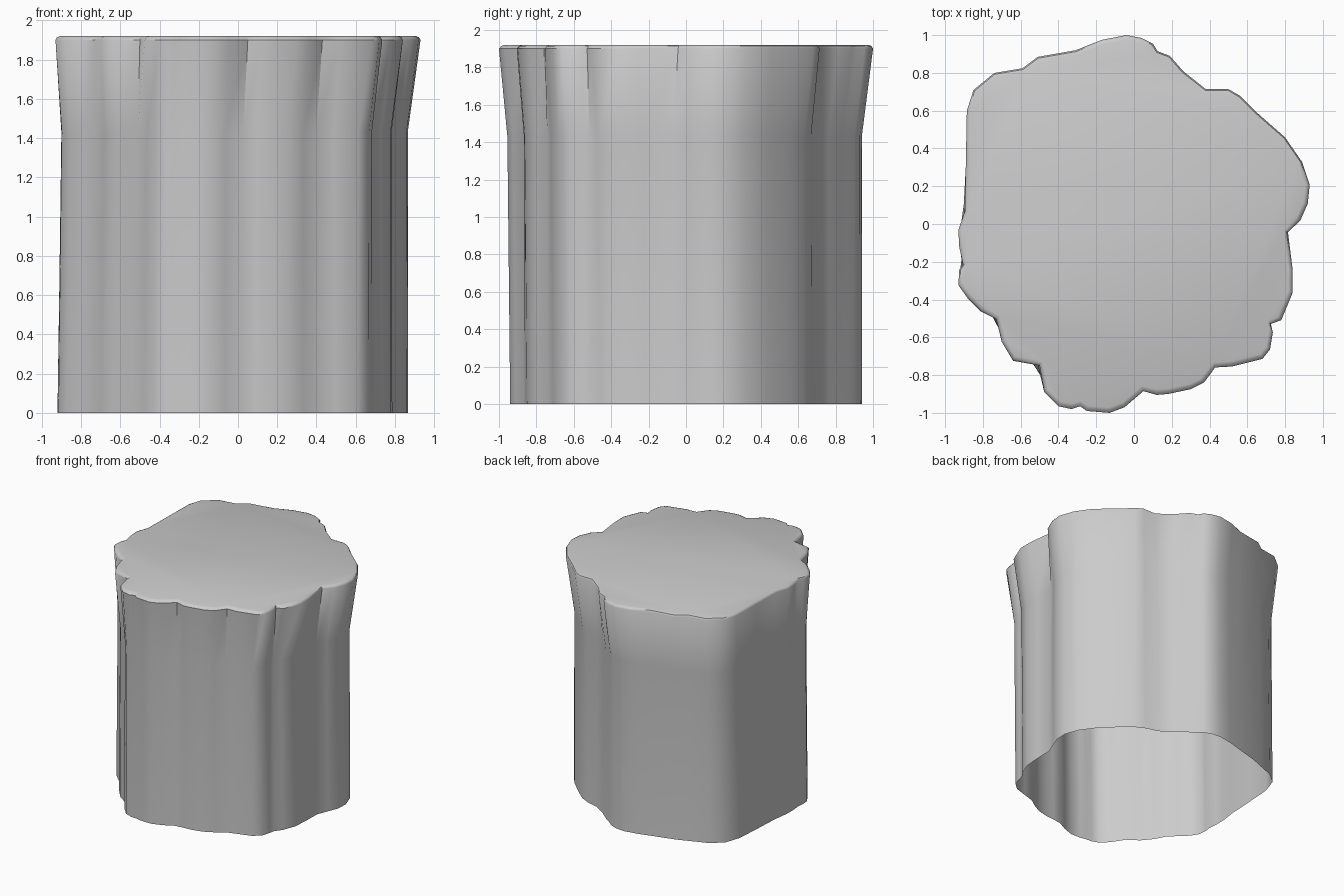
import bpy, bmesh, math

if "Cube" in bpy.data.objects:
    bpy.data.objects.remove(bpy.data.objects["Cube"])

# Irregular outline of the rim, counter-clockwise seen from above
OUTLINE = [
    (-.04, 1), (-.17, .975), (-.31, .92), (-.51, .885), (-.59, .825), (-.74, .80),
    (-.85, .71), (-.885, .60), (-.89, .34), (-.895, .07), (-.93, -.03), (-.925, -.12),
    (-.905, -.21), (-.925, -.24), (-.93, -.32), (-.88, -.39), (-.81, -.46),
    (-.73, -.50), (-.70, -.62), (-.64, -.72), (-.50, -.745), (-.475, -.885),
    (-.40, -.96), (-.33, -.975), (-.285, -.96), (-.25, -.985), (-.13, -.995),
    (-.05, -.965), (.05, -.88), (.12, -.90), (.18, -.895), (.30, -.87),
    (.37, -.835), (.43, -.755), (.52, -.75), (.68, -.71), (.72, -.66),
    (.735, -.57), (.725, -.525), (.78, -.505), (.84, -.36), (.84, -.24),
    (.815, -.04), (.88, .02), (.92, .11), (.93, .21), (.89, .33), (.80, .46),
    (.64, .60), (.56, .68), (.50, .715), (.38, .715), (.26, .81), (.19, .89),
    (.125, .915), (.10, .955), (.04, .985)]


def soften(pts, passes):
    """Relax the outline so lower rings are less craggy."""
    for _ in range(passes):
        n = len(pts)
        pts = [tuple(.7 * pts[i][k] + .15 * (pts[i - 1][k] + pts[(i + 1) % n][k])
                     for k in (0, 1)) for i in range(n)]
    return pts


def fit(pts, lo, hi):
    """Stretch the outline to the given xy bounds."""
    a = [min(p[k] for p in pts) for k in (0, 1)]
    b = [max(p[k] for p in pts) for k in (0, 1)]
    return [tuple(lo[k] + (p[k] - a[k]) * (hi[k] - lo[k]) / (b[k] - a[k])
                  for k in (0, 1)) for p in pts]


def inset(pts, d):
    """Move every point inward along the outline normal."""
    out = []
    for i, (x, y) in enumerate(pts):
        (ax, ay), (bx, by) = pts[i - 1], pts[(i + 1) % len(pts)]
        tx, ty = bx - ax, by - ay
        m = math.hypot(tx, ty)
        out.append((x - d * ty / m, y + d * tx / m))
    return out


# Rings from the open bottom, past the flare, to the bevelled rim
levels = [
    (0.0, fit(soften(OUTLINE, 2), (-.92, -.94), (.865, .94))),
    (1.43, fit(soften(OUTLINE, 1), (-.90, -.955), (.865, .94))),
    (1.90, fit(OUTLINE, (-.93, -1), (.93, 1))),
    (1.914, inset(OUTLINE, .008)),
    (1.92, inset(OUTLINE, .024))]

bm = bmesh.new()
rings = [[bm.verts.new((x, y, z)) for x, y in pts] for z, pts in levels]
n = len(OUTLINE)
for low, high in zip(rings, rings[1:]):
    for i in range(n):
        j = (i + 1) % n
        bm.faces.new((low[i], low[j], high[j], high[i]))

# Flat cap on top
bm.faces.new(rings[-1])

mesh = bpy.data.meshes.new("pillar_trunk")
bm.to_mesh(mesh)
bm.free()
trunk = bpy.data.objects.new("pillar_trunk", mesh)
bpy.context.collection.objects.link(trunk)
bpy.context.view_layer.objects.active = trunk
trunk.select_set(True)
bpy.ops.object.shade_smooth_by_angle(angle=math.radians(40))
